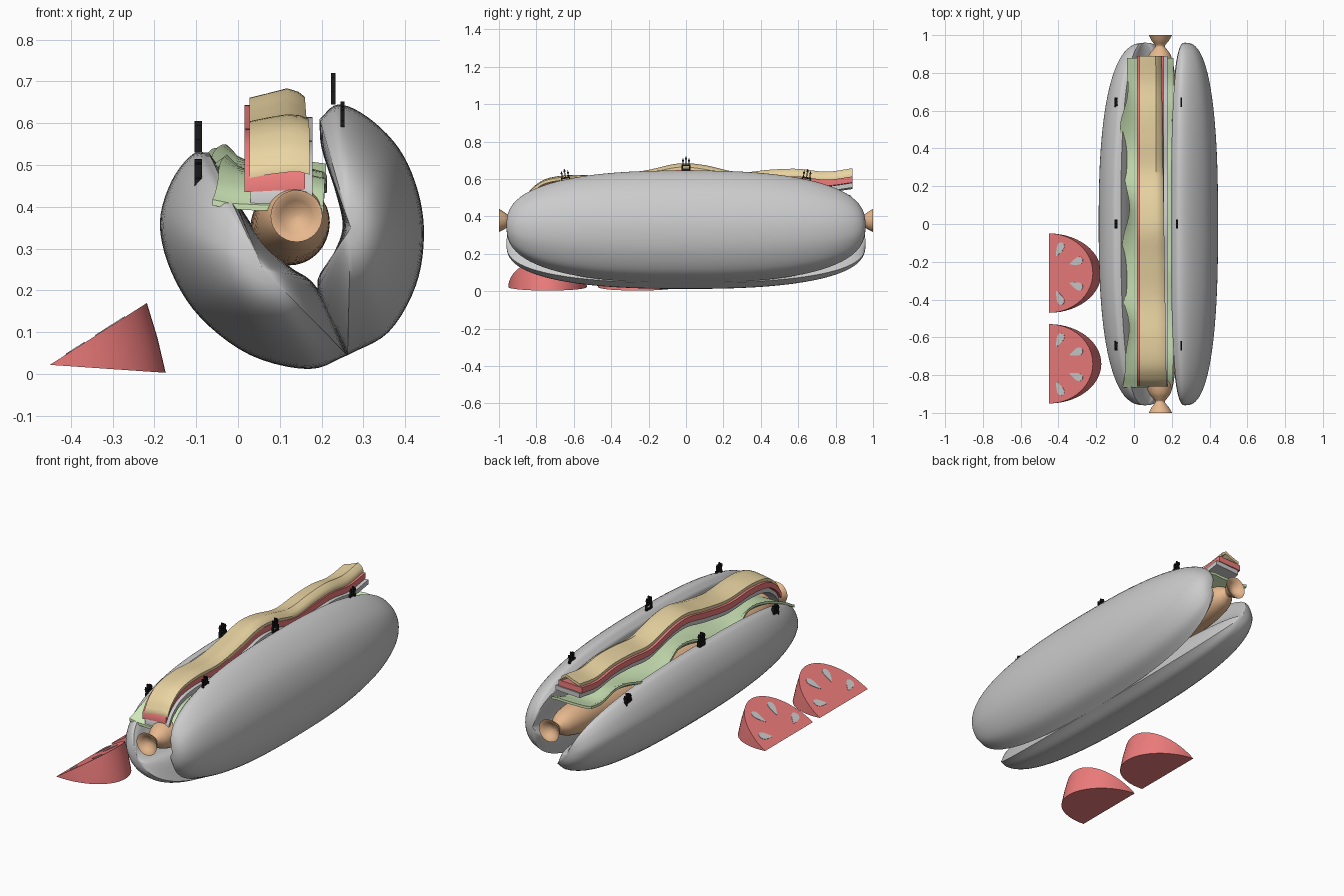
import bpy, bmesh, math
from mathutils import Matrix, Vector

if "Cube" in bpy.data.objects:
    bpy.data.objects.remove(bpy.data.objects["Cube"])


def spline(pts, n):
    """Catmull-Rom through points, n samples per span."""
    p = [Vector(q) for q in pts]
    p = [2 * p[0] - p[1]] + p + [2 * p[-1] - p[-2]]
    out = []
    for i in range(1, len(p) - 2):
        a, b, c, d = p[i - 1:i + 3]
        for k in range(n):
            t = k / n
            out.append(0.5 * (2 * b + (c - a) * t + (2 * a - 5 * b + 4 * c - d) * t * t
                              + (3 * b - a - 3 * c + d) * t ** 3))
    return out + [p[-2]]


def finish(name, bm, color=None, angle=40):
    bmesh.ops.recalc_face_normals(bm, faces=bm.faces)
    me = bpy.data.meshes.new(name)
    bm.to_mesh(me)
    bm.free()
    ob = bpy.data.objects.new(name, me)
    bpy.context.collection.objects.link(ob)
    if color:
        m = bpy.data.materials.get(color[0]) or bpy.data.materials.new(color[0])
        m.diffuse_color = (*color[1], 1)
        m.use_nodes = True
        m.node_tree.nodes["Principled BSDF"].inputs["Base Color"].default_value = m.diffuse_color
        me.materials.append(m)
    if angle:
        bpy.ops.object.select_all(action='DESELECT')
        ob.select_set(True)
        bpy.context.view_layer.objects.active = ob
        bpy.ops.object.shade_smooth_by_angle(angle=math.radians(angle))
    return ob


def loft(name, rings, color=None, angle=40):
    bm = bmesh.new()
    vs = [[bm.verts.new(p) for p in r] for r in rings]
    n = len(rings[0])
    for a, b in zip(vs, vs[1:]):
        for i in range(n):
            bm.faces.new((a[i], a[(i + 1) % n], b[(i + 1) % n], b[i]))
    bm.faces.new(vs[0])
    bm.faces.new(vs[-1])
    return finish(name, bm, color, angle)


SAUSAGE = ("sausage_orange", (0.80, 0.48, 0.27))
GREEN = ("lettuce_green", (0.62, 0.80, 0.48))
RED = ("tomato_red", (0.85, 0.20, 0.20))
MUSTARD = ("mustard_tan", (0.82, 0.66, 0.36))
BLACK = ("black", (0.01, 0.01, 0.01))


# Bun halves: cut-loaf sections shrinking to rounded ends
def bun(name, outer, inner, centre):
    sec = spline(outer, 5)[:-1] + spline(inner, 5)[:-1]
    c = Vector(centre)
    rings = []
    n = 48
    for i in range(n + 1):
        u = math.sin(math.pi * (i / n - 0.5))
        s = max(1 - abs(u) ** 2.5, 0) ** (1 / 2.6)
        s = max(s, 0.01)
        rings.append([(c.x + (p.x - c.x) * s, 0.96 * u, c.y + (p.y - c.y) * s) for p in sec])
    loft(name, rings, angle=50)


bun("bun_left",
    [(-0.07, 0.53), (-0.11, 0.525), (-0.16, 0.46), (-0.187, 0.36), (-0.16, 0.245), (-0.09, 0.135),
     (0.03, 0.045), (0.17, 0.012), (0.262, 0.045)],
    [(0.262, 0.045), (0.19, 0.205), (0.12, 0.26), (0.05, 0.335), (0.0, 0.41), (-0.035, 0.48), (-0.07, 0.53)],
    (0.06, 0.25))
bun("bun_right",
    [(0.262, 0.045), (0.36, 0.10), (0.425, 0.21), (0.445, 0.33), (0.43, 0.44), (0.385, 0.54),
     (0.31, 0.615), (0.24, 0.645), (0.195, 0.61)],
    [(0.195, 0.61), (0.2, 0.54), (0.235, 0.43), (0.25, 0.35), (0.225, 0.28), (0.19, 0.205), (0.262, 0.045)],
    (0.27, 0.35))

# Sausage: lathed, slightly curved, flared dished ends
half = spline([(0, 0.093), (0.4, 0.093), (0.7, 0.088), (0.82, 0.078), (0.89, 0.06), (0.925, 0.036),
               (0.942, 0.025), (0.97, 0.045), (1.0, 0.062)], 4) + \
    [Vector(q) for q in ((0.998, 0.053), (0.985, 0.038), (0.972, 0.02), (0.968, 0.002))]
prof = [(-p.x, p.y) for p in reversed(half[1:])] + [(p.x, p.y) for p in half]
rings = []
for y, r in prof:
    cx, cz = 0.123 + 0.017 * y * y, 0.353 + 0.025 * y * y
    rings.append([(cx + r * math.cos(a), y, cz + r * math.sin(a))
                  for a in (k * math.tau / 32 for k in range(32))])
loft("sausage", rings, SAUSAGE)


# Fillings: wavy strips following a side-view path
def strip(name, path, section, thick, color=None):
    rings = []
    for p in spline(path, 6):
        top = section(p.x)
        t = [(x, p.x, p.y + dz) for x, dz in top]
        rings.append(t + [(x, y, z - thick) for x, y, z in reversed(t)])
    loft(name, rings, color)


sauce_path = [(-0.86, 0.485), (-0.82, 0.54), (-0.74, 0.588), (-0.6, 0.605), (-0.4, 0.598), (-0.2, 0.628),
              (-0.04, 0.66), (0.1, 0.65), (0.28, 0.61), (0.45, 0.622), (0.6, 0.625), (0.75, 0.608), (0.89, 0.625)]


def shifted(dz):
    return [(y, z + dz) for y, z in sauce_path]


def mustard_section(y):
    k = (y + 0.86) / 1.75
    return [(0.028, 0.0), (0.07, 0.008 + 0.005 * k), (0.12 - 0.005 * k, 0.014 + 0.018 * k),
            (0.15 - 0.01 * k, 0.014), (0.172 - 0.026 * k, 0.008 - 0.012 * k)]


def lettuce_section(y):
    w = 0.02 * math.sin(9 * y + 0.6) + 0.007 * math.sin(21 * y)
    ruffle = 0.022 * math.sin(11 * y + 1)
    return [(-0.05 + w, 0.03 + ruffle), (-0.01 + w / 2, 0.012 + ruffle / 2), (0.05, 0.0), (0.13, 0.0),
            (0.175, -0.004 - ruffle / 3), (0.207 + w / 4, -0.012 - ruffle / 2)]


strip("mustard_strip", shifted(0), mustard_section, 0.016, MUSTARD)
strip("ketchup_strip", shifted(-0.018), lambda y: [(0.016, 0), (0.09, 0.004), (0.16, 0.006)], 0.032, RED)
strip("onion_strip", shifted(-0.054), lambda y: [(0.03, 0), (0.1, 0.004), (0.178, 0.008)], 0.025)
strip("lettuce_leaf",
      [(-0.865, 0.405), (-0.78, 0.455), (-0.65, 0.48), (-0.4, 0.465), (-0.2, 0.485), (0, 0.50), (0.2, 0.48),
       (0.4, 0.475), (0.6, 0.49), (0.75, 0.475), (0.88, 0.505)],
      lettuce_section, 0.014, GREEN)


# Small black pronged clips along the bun rims
def clip(name, x, y, z, w, tilt):
    bm = bmesh.new()
    boxes = [(0, 0.005, 0.05, 0.01), (0, 0.028, 0.05, 0.009),
             (-0.021, 0.016, 0.008, 0.03), (0.021, 0.016, 0.008, 0.03)]
    for k, h in ((-0.017, 0.065), (0, 0.075), (0.017, 0.065)):
        boxes += [(k, (0.03 + h) / 2, 0.005, h - 0.03), (k, h - 0.012, 0.010, 0.008)]
    for by, bz, sy, sz in boxes:
        bmesh.ops.create_cube(bm, size=1, matrix=Matrix.Translation((0, by, bz))
                              @ Matrix.Diagonal((w, sy, sz, 1)))
    ob = finish(name, bm, BLACK, 0)
    ob.location = (x, y, z)
    ob.rotation_euler.x = tilt


for i, y in enumerate((-0.64, 0, 0.64)):
    end = abs(y) > 0
    tilt = -0.15 * (y / 0.64)
    clip(f"left_clip_{i}", -0.095, y, 0.44 if end else 0.53, 0.017, tilt)
    clip(f"right_clip_{i}", 0.25 if end else 0.228, y, 0.578 if end else 0.645, 0.01, tilt)

# Tomato wedges: half-round faces meeting at a straight edge, with seeds
E, T, B = Vector((-0.45, 0, 0.022)), Vector((-0.218, 0, 0.17)), Vector((-0.173, 0, 0.003))


def on_face(tip, u, v, cy, lift=0.0):
    p = E + (tip - E) * u + Vector((-0.54, 0, 0.84)) * lift
    return Vector((p.x, cy + v, p.z))


for i, cy in enumerate((-0.26, -0.74)):
    bm = bmesh.new()
    n = 28
    loops = []
    for tip in (T, T.lerp(B, 0.5) + Vector((0.003, 0, 0)), B):
        loops.append([bm.verts.new(on_face(tip, math.sin(a), -0.21 * math.cos(a), cy))
                      for a in (math.pi * k / n for k in range(n + 1))])
    for a, b in zip(loops, loops[1:]):
        for k in range(n):
            bm.faces.new((a[k], a[k + 1], b[k + 1], b[k]))
    bm.faces.new(loops[0])
    bm.faces.new(loops[-1])
    bmesh.ops.remove_doubles(bm, verts=bm.verts, dist=0.0005)
    finish(f"tomato_wedge_{i}", bm, RED)

    # teardrop seeds on the upper face, pointing to the middle of the edge
    bm = bmesh.new()
    for u0, v0 in ((0.24, 0.125), (0.62, 0.06), (0.62, -0.065), (0.24, -0.13)):
        d = Vector((u0 * 0.27, v0)).normalized()
        ring = []
        for k in range(16):
            a = math.tau * k / 16
            f, s = 0.04 * math.cos(a), 0.027 * math.sin(a) * (0.65 + 0.45 * math.cos(a))
            ring.append(bm.verts.new(on_face(T, u0 + (d.x * f - d.y * s) / 0.25,
                                             v0 + d.y * f + d.x * s, cy, 0.002)))
        f = bm.faces.new(ring)
        bmesh.ops.extrude_face_region(bm, geom=[f])
        for v in ring:
            v.co -= Vector((-0.54, 0, 0.84)) * 0.003
    finish(f"tomato_seeds_{i}", bm, None, 0)
